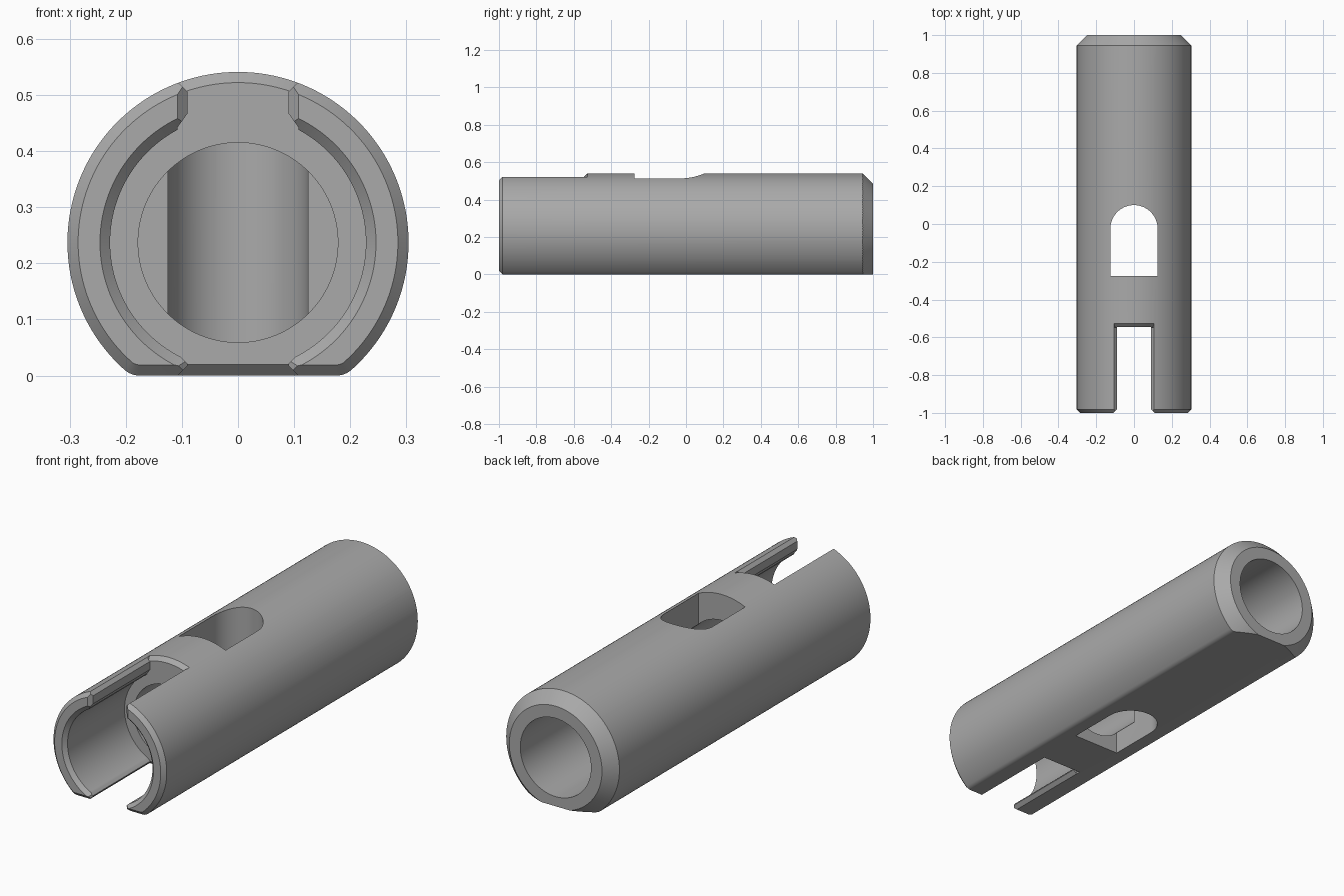
import bpy, bmesh
from math import sin, cos, pi, sqrt, atan2
from mathutils import Vector

cube = bpy.data.objects.get("Cube")
if cube:
    bpy.data.objects.remove(cube, do_unlink=True)

R = 0.304        # barrel radius
CZ = 0.237       # height of the barrel axis above the flat
POCKET = -0.545  # floor of the front pocket and slot

steel = bpy.data.materials.new("grey steel")
steel.use_nodes = True
grey = (0.4, 0.4, 0.4, 1)
steel.diffuse_color = grey
steel.node_tree.nodes["Principled BSDF"].inputs["Base Color"].default_value = grey


def loft(name, rings, closed=False):
    """Skin equal-length rings of points; cap the ends unless closed."""
    bm = bmesh.new()
    loops = [[bm.verts.new(p) for p in ring] for ring in rings]
    n = len(loops[0])
    pairs = list(zip(loops, loops[1:]))
    if closed:
        pairs.append((loops[-1], loops[0]))
    else:
        bm.faces.new(loops[0])
        bm.faces.new(loops[-1])
    for a, b in pairs:
        for i in range(n):
            j = (i + 1) % n
            bm.faces.new((a[i], a[j], b[j], b[i]))
    bmesh.ops.recalc_face_normals(bm, faces=bm.faces)
    mesh = bpy.data.meshes.new(name)
    bm.to_mesh(mesh)
    bm.free()
    mesh.materials.append(steel)
    obj = bpy.data.objects.new(name, mesh)
    bpy.context.collection.objects.link(obj)
    return obj


def prism(name, points, axis, start, end):
    """Extrude a 2D outline along the given axis."""
    def place(p, d):
        q = list(p)
        q.insert(axis, d)
        return Vector(q)
    return loft(name, [[place(p, d) for p in points] for d in (start, end)])


def turned(name, outline):
    """Solid of circles (radius, y) about the barrel axis."""
    n = 128
    return loft(name, [[(r * sin(2 * pi * i / n), y, CZ + r * cos(2 * pi * i / n))
                        for i in range(n)] for r, y in outline])


def ring_section(name, outline, half_angle=None):
    """Sweep a (radius, y) outline around the axis, fully or about the top."""
    n = 128 if half_angle is None else 24
    if half_angle is None:
        angles = [2 * pi * i / n for i in range(n)]
    else:
        angles = [half_angle * (2 * i / n - 1) for i in range(n + 1)]
    rings = [[(r * sin(a), y, CZ + r * cos(a)) for r, y in outline] for a in angles]
    return loft(name, rings, closed=half_angle is None)


def barrel_section(y, inset):
    """Round section with a flat underside and rounded flat edges."""
    fillet = 0.04
    fx = sqrt((R - fillet) ** 2 - (CZ - fillet) ** 2)
    tangent = atan2(fx, fillet - CZ)
    half = [((R - inset) * sin(tangent * i / 56), CZ + (R - inset) * cos(tangent * i / 56))
            for i in range(57)]
    for i in range(1, 7):
        a = tangent + (pi - tangent) * i / 6
        half.append((fx + (fillet - inset) * sin(a), fillet + (fillet - inset) * cos(a)))
    full = half + [(-x, z) for x, z in reversed(half[1:])]
    return [(x, y, z) for x, z in full]


def mirrored(half):
    return half + [(-x, v) for x, v in reversed(half)]


# Barrel with a chamfered front rim
barrel = loft("barrel", [barrel_section(-1, 0.019), barrel_section(-0.981, 0),
                         barrel_section(1, 0)])

# Window outline with a round rear end
w, centre = 0.125, -0.025
window = [(-w, -0.275), (w, -0.275)]
window += [(w * cos(pi * i / 40), centre + w * sin(pi * i / 40)) for i in range(41)]

# Slot section with flared edges, inside and out
slot = mirrored([(0.127, -0.02), (0.09, 0.017), (0.09, 0.021), (0.108, 0.039),
                 (0.108, 0.442), (0.09, 0.467), (0.09, 0.506), (0.136, 0.552)])

cutters = [
    # Rear chamfer and rear bore
    ring_section("rear_chamfer", [(0.314, 0.935), (0.36, 0.935), (0.36, 1.005), (0.244, 1.005)]),
    turned("rear_bore", [(0.19, 0.3), (0.19, 1.05)]),
    # Front pocket with chamfered mouth, then the narrower bore
    turned("front_pocket", [(0.228, POCKET), (0.228, -0.982), (0.256, -1.01)]),
    turned("front_bore", [(0.178, -0.15), (0.178, -0.6)]),
    # Window through top and bottom
    prism("window", window, 2, -0.1, 0.7),
    # Front slot, its flared mouth and the chamfers on its closed end
    prism("slot", slot, 1, -1.1, POCKET),
    prism("slot_mouth", mirrored([(0.118, -1.01), (0.09, -0.982)]), 2, -0.1, 0.7),
    ring_section("slot_end_top", [(0.283, POCKET - 0.002), (0.31, POCKET + 0.025),
                                  (0.31, POCKET - 0.002)], 0.36),
    prism("slot_end_bottom", [(POCKET - 0.002, 0.022), (POCKET + 0.03, -0.01),
                              (POCKET - 0.002, -0.01)], 0, -0.107, 0.107),
]

bpy.ops.object.select_all(action='DESELECT')
bpy.context.view_layer.objects.active = barrel
barrel.select_set(True)
for cutter in cutters:
    cutter.hide_render = True
    mod = barrel.modifiers.new(cutter.name, 'BOOLEAN')
    mod.operation = 'DIFFERENCE'
    mod.solver = 'EXACT'
    mod.object = cutter
    bpy.ops.object.modifier_apply(modifier=mod.name)
for cutter in cutters:
    bpy.data.objects.remove(cutter, do_unlink=True)

bpy.ops.object.shade_smooth_by_angle(angle=pi / 9)
